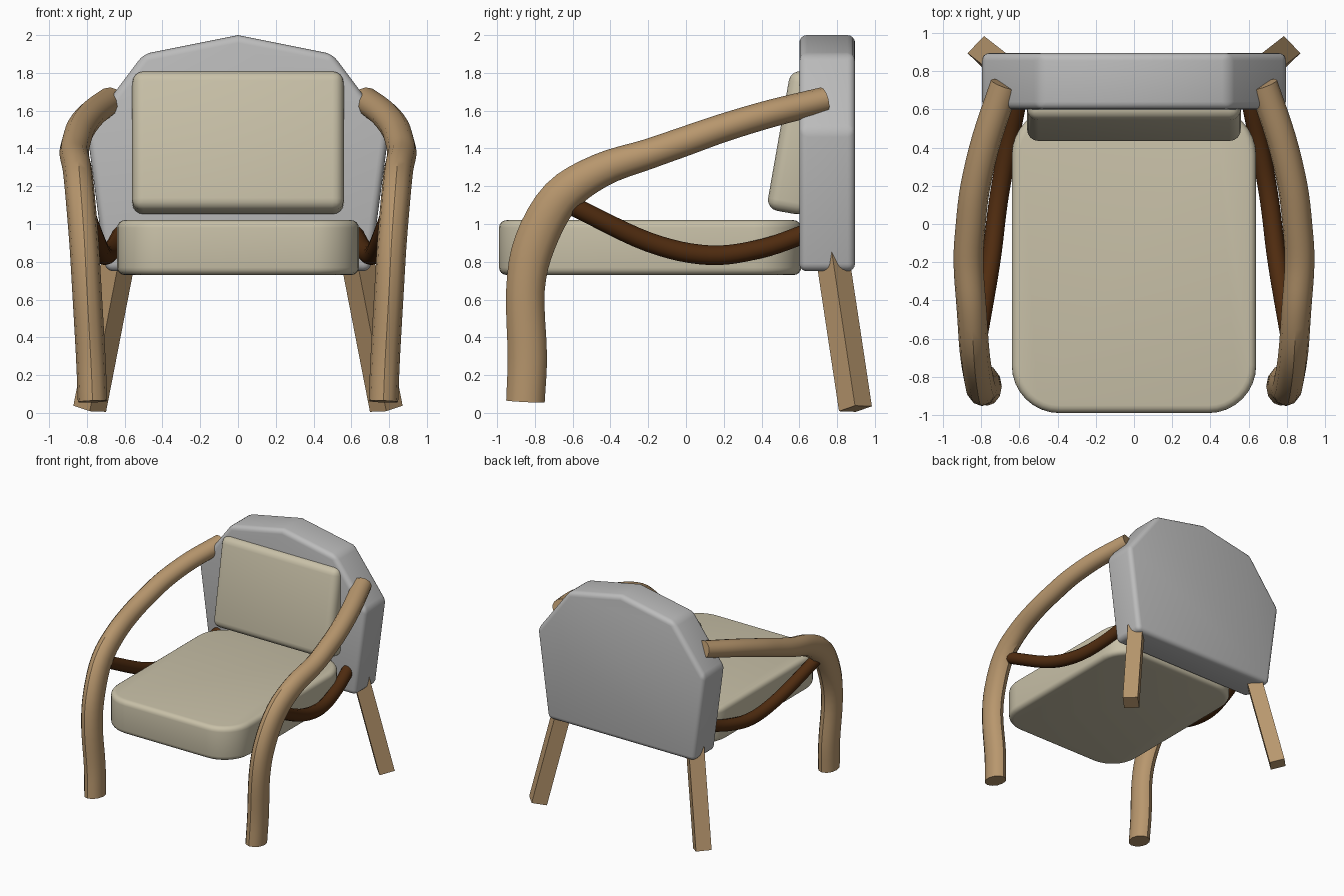
import bpy, bmesh, math
from mathutils import Vector

cube = bpy.data.objects.get("Cube")
if cube:
    bpy.data.objects.remove(cube, do_unlink=True)


def material(name, rgb):
    m = bpy.data.materials.new(name)
    m.use_nodes = True
    m.diffuse_color = (*rgb, 1)
    m.node_tree.nodes["Principled BSDF"].inputs["Base Color"].default_value = (*rgb, 1)
    return m


BEIGE = material("beige fabric", (0.58, 0.53, 0.39))
GREY = material("grey shell", (0.5, 0.5, 0.5))
WOOD = material("light wood", (0.48, 0.31, 0.155))
BROWN = material("dark brown wood", (0.08, 0.025, 0.005))


def finish(name, bm, mat, smooth=True):
    bmesh.ops.recalc_face_normals(bm, faces=bm.faces)
    mesh = bpy.data.meshes.new(name)
    bm.to_mesh(mesh)
    bm.free()
    mesh.materials.append(mat)
    ob = bpy.data.objects.new(name, mesh)
    bpy.context.collection.objects.link(ob)
    if smooth:
        bpy.ops.object.select_all(action='DESELECT')
        ob.select_set(True)
        bpy.context.view_layer.objects.active = ob
        bpy.ops.object.shade_smooth_by_angle(angle=math.radians(35))
    return ob


def round_edges(bm, width, segments=4, min_angle=15):
    edges = [e for e in bm.edges if e.calc_face_angle(0) > math.radians(min_angle)]
    bmesh.ops.bevel(bm, geom=edges, offset=width, segments=segments,
                    profile=0.5, affect='EDGES', clamp_overlap=True)


def box(size, centre):
    bm = bmesh.new()
    bmesh.ops.create_cube(bm, size=1)
    bmesh.ops.scale(bm, vec=size, verts=bm.verts)
    bmesh.ops.translate(bm, vec=centre, verts=bm.verts)
    return bm


def smooth_path(points, steps):
    """Catmull-Rom interpolation of (x, y, z, radius) points."""
    pts = [Vector(p) for p in points]
    pts = [2 * pts[0] - pts[1]] + pts + [2 * pts[-1] - pts[-2]]
    path = []
    for a, b, c, d in zip(pts, pts[1:], pts[2:], pts[3:]):
        for i in range(steps):
            t = i / steps
            path.append(0.5 * (2 * b + (c - a) * t + (2 * a - 5 * b + 4 * c - d) * t ** 2
                               + (3 * b - a - 3 * c + d) * t ** 3))
    return path + [pts[-2]]


def sweep(name, points, width, sides, mat, steps=4, smooth=True):
    """Sweep an ellipse along a path, on the left and mirrored on the right."""
    path = smooth_path(points, steps)
    for label, sign in (("left", 1), ("right", -1)):
        bm = bmesh.new()
        rings = []
        for i, p in enumerate(path):
            tangent = (path[min(i + 1, len(path) - 1)] - path[max(i - 1, 0)]).xyz.normalized()
            across = Vector((1, 0, 0))
            across = (across - tangent * across.dot(tangent)).normalized()
            normal = tangent.cross(across)
            ring = []
            for k in range(sides):
                a = math.tau * k / sides
                co = p.xyz + across * width * math.cos(a) + normal * p.w * math.sin(a)
                ring.append(bm.verts.new((co.x * sign, co.y, co.z)))
            rings.append(ring)
        for r, s in zip(rings, rings[1:]):
            for k in range(sides):
                n = (k + 1) % sides
                bm.faces.new((r[k], r[n], s[n], s[k]))
        bm.faces.new(rings[0])
        bm.faces.new(rings[-1])
        finish(f"{label}_{name}", bm, mat, smooth)


# Seat cushion with broad plan corners and softened rims
bm = box((1.28, 1.6, 0.29), (0, -0.19, 0.875))
corners = [e for e in bm.edges if abs(e.verts[0].co.z - e.verts[1].co.z) > 0.1]
bmesh.ops.bevel(bm, geom=corners, offset=0.25, segments=8, profile=0.5, affect='EDGES')
round_edges(bm, 0.04, min_angle=30)
finish("seat_cushion", bm, BEIGE)

# Leaning back cushion
bm = box((1.12, 0.22, 0.75), (0, 0, 0))
round_edges(bm, 0.06)
cushion = finish("back_cushion", bm, BEIGE)
cushion.location = (0, 0.598, 1.43)
cushion.rotation_euler.x = math.radians(-10)

# Faceted back shell
half = [(0.7, 0.75), (0.8, 1.5), (0.5, 1.9)]
outline = half + [(0, 2.0)] + [(-x, z) for x, z in reversed(half)]
bm = bmesh.new()
face = bm.faces.new([bm.verts.new((x, 0.6, z)) for x, z in outline])
extruded = bmesh.ops.extrude_face_region(bm, geom=[face])
bmesh.ops.translate(bm, vec=(0, 0.295, 0),
                    verts=[v for v in extruded["geom"] if isinstance(v, bmesh.types.BMVert)])
bmesh.ops.recalc_face_normals(bm, faces=bm.faces)
round_edges(bm, 0.04, min_angle=30)
finish("back_shell", bm, GREY)

# Bent front legs flowing into the armrests
sweep("front_leg_and_arm", [
    (0.77, -0.85, 0.06, 0.102), (0.78, -0.84, 0.3, 0.104), (0.80, -0.85, 0.65, 0.102),
    (0.815, -0.80, 0.9, 0.11), (0.835, -0.665, 1.14, 0.105), (0.85, -0.45, 1.285, 0.09),
    (0.867, -0.2, 1.37, 0.08), (0.855, 0, 1.44, 0.078), (0.83, 0.2, 1.51, 0.075),
    (0.77, 0.45, 1.585, 0.073), (0.675, 0.73, 1.655, 0.07)], 0.078, 12, WOOD)

# Sagging dark side rails
sweep("side_rail", [
    (0.82, -0.61, 1.10, 0.05), (0.75, -0.2, 0.905, 0.052), (0.71, 0.12, 0.835, 0.052),
    (0.66, 0.4, 0.87, 0.05), (0.61, 0.65, 0.955, 0.05)], 0.05, 12, BROWN, steps=6)

# Splayed square rear legs set cornerwise
sweep("rear_leg", [(0.785, 0.897, 0.022, 0.088), (0.605, 0.757, 0.95, 0.088)],
      0.088, 4, WOOD, steps=1, smooth=False)
